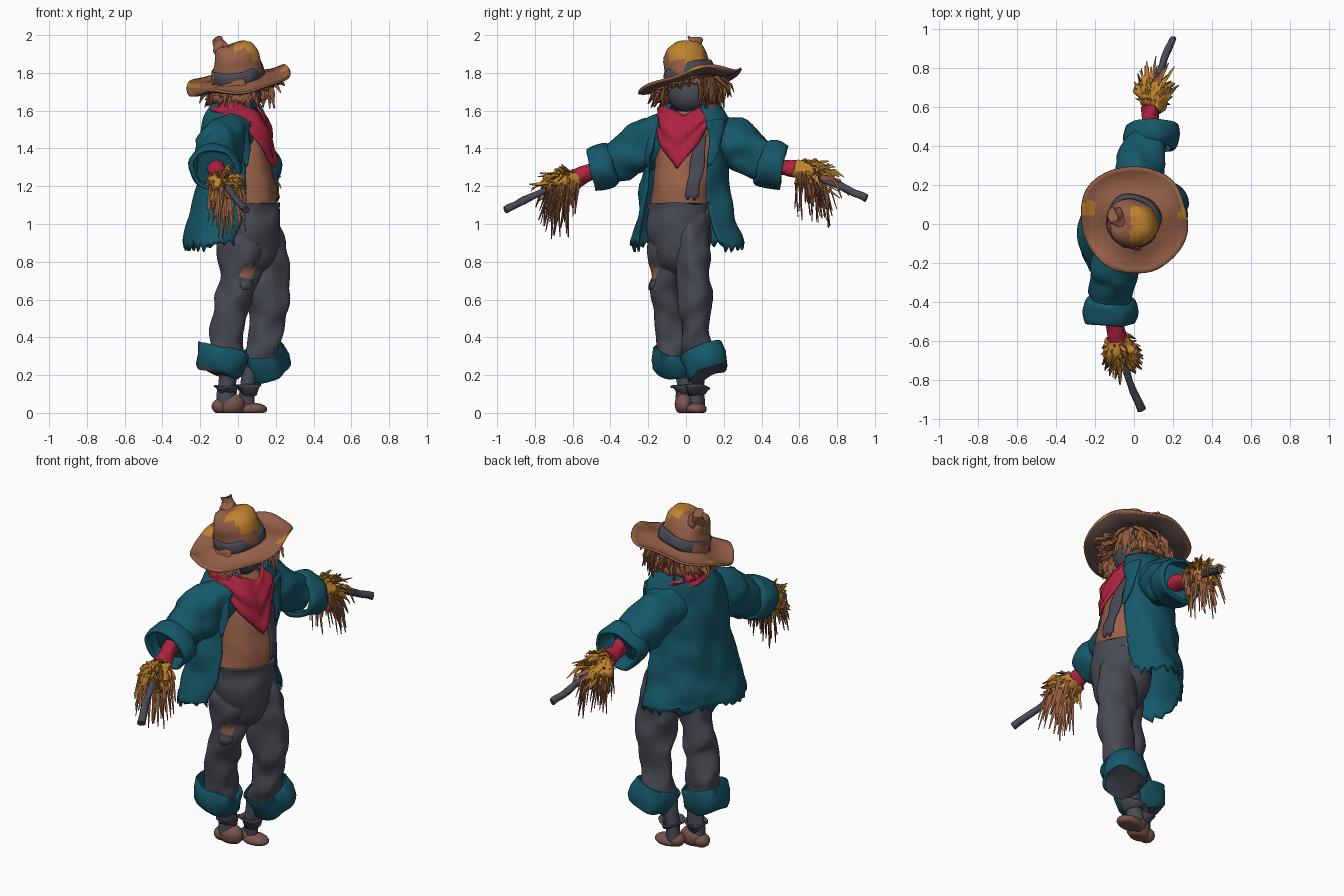
import bpy, bmesh, math, random
from mathutils import Vector, Matrix, noise

if "Cube" in bpy.data.objects:
    bpy.data.objects.remove(bpy.data.objects["Cube"])
random.seed(4)
R = math.radians
V = Vector

def material(name, r, g, b):
    m = bpy.data.materials.new(name)
    m.diffuse_color = tuple((c / 255) ** 2.2 for c in (r, g, b)) + (1,)
    m.use_nodes = True
    m.node_tree.nodes["Principled BSDF"].inputs["Base Color"].default_value = m.diffuse_color
    return m

TEAL = material("teal cloth", 28, 88, 104)
BROWN = material("brown felt", 150, 97, 74)
GREY = material("dark grey cloth", 74, 76, 86)
RED = material("crimson cloth", 172, 40, 66)
GOLD = material("mustard straw", 190, 130, 50)
STRAW = material("brown straw", 142, 91, 64)
SHOE = material("shoe leather", 118, 86, 78)
LINING = material("dark hat lining", 98, 78, 72)

def finish(bm, name, mats, thick=0, rule=None):
    bmesh.ops.recalc_face_normals(bm, faces=bm.faces)
    if rule:
        for f in bm.faces:
            f.material_index = int(rule(f.calc_center_median()))
    me = bpy.data.meshes.new(name)
    bm.to_mesh(me)
    bm.free()
    for m in mats:
        me.materials.append(m)
    ob = bpy.data.objects.new(name, me)
    bpy.context.collection.objects.link(ob)
    bpy.ops.object.select_all(action='DESELECT')
    ob.select_set(True)
    bpy.context.view_layer.objects.active = ob
    bpy.ops.object.shade_smooth_by_angle(angle=R(50))
    if thick:
        s = ob.modifiers.new("thickness", 'SOLIDIFY')
        s.thickness, s.offset = thick, 0

def grid(name, rows, mats, closed=True, caps=True, thick=0, wob=0, freq=9, rule=None):
    """Skin rows of points, with soft cloth wrinkles."""
    bm = bmesh.new()
    vs = [[bm.verts.new(p + noise.noise_vector(p * freq) * wob) for p in map(V, r)] for r in rows]
    n = len(vs[0])
    for a, b in zip(vs, vs[1:]):
        for j in range(n if closed else n - 1):
            k = (j + 1) % n
            bm.faces.new((a[j], a[k], b[k], b[j]))
    if caps and closed:
        bm.faces.new(vs[0])
        bm.faces.new(vs[-1])
    finish(bm, name, mats, thick, rule)

def dense(keys, n):
    """Smooth in-between values through key tuples."""
    out, last = [], len(keys) - 1
    for i in range(n + 1):
        k = min(int(i / n * last), last - 1)
        t = i / n * last - k
        ps = [keys[min(max(k + d, 0), last)] for d in (-1, 0, 1, 2)]
        out.append([0.5 * (2 * b + (c - a) * t + (2 * a - 5 * b + 4 * c - d) * t * t
                           + (3 * b - a - 3 * c + d) * t ** 3) for a, b, c, d in zip(*ps)])
    return out

def around(cx, cy, d, w, a, z):
    """Point on the body ellipse; the body is turned 20 degrees towards -y from +x."""
    u, v = d * math.cos(R(a)), w * math.sin(R(a))
    return V((cx + .94 * u + .34 * v, cy - .34 * u + .94 * v, z))

def shell(name, keys, mats, n=18, cols=40, jag=0, **kw):
    """Loft of keys (z, cx, cy, depth, width, start angle, end angle)."""
    closed = abs(keys[0][6] - keys[0][5]) >= 360
    rows = [[around(cx, cy, d, w, a0 + (a1 - a0) * j / (cols if closed else cols - 1), z)
             for j in range(cols)] for z, cx, cy, d, w, a0, a1 in dense(keys, n)]
    for j, p in enumerate(rows[0]):
        p.z += random.uniform(-jag, jag * .4) * (1 if j % 3 else .2)
    grid(name, rows, mats, closed=closed, **kw)

def tube(name, keys, mats, n=14, cols=24, **kw):
    """Tube of keys (x, y, z, radius in x, other radius)."""
    ks, rows = dense(keys, n), []
    for i, k in enumerate(ks):
        t = (V(ks[min(i + 1, n)][:3]) - V(ks[max(i - 1, 0)][:3])).normalized()
        e1 = (V((1, 0, 0)) - t * t.x).normalized() * k[3]
        e2 = t.cross(e1).normalized() * k[4]
        rows.append([V(k[:3]) + e1 * math.cos(a) + e2 * math.sin(a) for a in (math.tau * j / cols for j in range(cols))])
    grid(name, rows, mats, **kw)

def lathe(name, profile, mtx, mats, cols=40, wave=lambda r, a: 0, **kw):
    grid(name, [[mtx @ V((r * math.cos(a), r * math.sin(a), h + wave(r, a)))
                 for a in (math.tau * j / cols for j in range(cols))] for r, h in profile], mats, **kw)

def blob(name, loc, scale, mat):
    bm = bmesh.new()
    bmesh.ops.create_uvsphere(bm, u_segments=20, v_segments=12, radius=1,
                              matrix=Matrix.Translation(loc) @ Matrix.Diagonal((*scale, 1)))
    for v in bm.verts:
        v.co.z = max(v.co.z, 0)
    finish(bm, name, [mat])

def strand(bm, p, mid, end, r, idx):
    """One bent, tapering three-sided straw."""
    e1 = (end - p).normalized().orthogonal().normalized()
    e2 = (end - p).normalized().cross(e1)
    rings = [[bm.verts.new(c + (e1 * math.cos(k * 2.094) + e2 * math.sin(k * 2.094)) * s) for k in range(3)]
             for c, s in ((p, r), (mid, r * .9), (end, r * .25))]
    for a, b in zip(rings, rings[1:]):
        for k in range(3):
            bm.faces.new((a[k], a[(k + 1) % 3], b[(k + 1) % 3], b[k])).material_index = idx
    bm.faces.new(rings[2]).material_index = idx

# Hat: brim, lining, crown, band and ragged tip, tilted together
HAT = Matrix.Translation((0, .02, 1.755)) @ Matrix.Rotation(R(12), 4, 'X') @ Matrix.Rotation(R(-9), 4, 'Y')
brim_wave = lambda r, a: (r / .28) ** 3 * (.012 * math.sin(3 * a + 1) + .01 * math.sin(5 * a))
brim = [(.10, .014), (.13, .01), (.155, .002), (.18, -.005), (.21, -.01), (.235, -.008), (.26, -.004), (.28, .004)]
lathe("hat_brim", brim, HAT, [BROWN, GOLD], cols=80, wave=brim_wave, caps=False, thick=.012, wob=.014, freq=5,
      rule=lambda c: (c.xy - V((-.23, .08))).length < .04 or (c.xy - V((.255, .05))).length < .032)
lathe("hat_lining", [(r * .98, h - .009) for r, h in brim], HAT, [LINING], cols=64, wave=brim_wave, caps=False,
      wob=.014, freq=5)
lathe("hat_crown", [(.128, 0), (.126, .04), (.12, .08), (.116, .11), (.114, .14), (.108, .165), (.09, .188),
                    (.06, .197), (.02, .192)], HAT, [BROWN, GOLD], wob=.03, freq=7,
      rule=lambda c: c.x > -.02 and c.z > 1.86 and -.09 < c.y < .085)
lathe("hat_band", [(.132, .006), (.135, .03), (.131, .055), (.126, .078)], HAT, [GREY], caps=False, thick=.012, wob=.016)
tube("hat_tip", [(-.055, .02, 1.86, .065, .065), (-.08, .03, 1.915, .045, .05), (-.1, .04, 1.95, .03, .036),
                 (-.112, .045, 1.98, .034, .036)], [BROWN], wob=.02, freq=25)

# Head, neck and straw hair
blob("head", (.01, .02, 1.69), (.115, .115, .11), GREY)
tube("neck", [(0, .02, 1.5, .07, .07), (0, .02, 1.66, .07, .07)], [GREY], n=2)
shell("hair_mass", [(1.66, .01, .02, .165, .165, 60, 300), (1.71, .01, .02, .145, .145, 60, 300),
                    (1.765, .01, .02, .12, .12, 60, 300)], [STRAW], n=6, jag=.03, thick=.02, wob=.02, freq=16)
bm = bmesh.new()
for i in range(190):
    a = random.uniform(42, 318) if i % 7 else random.uniform(-42, 42)
    r0 = random.uniform(.11, .17)
    r1 = r0 + random.uniform(.01, .07)
    p = around(.02, .02, r0, r0, a, 0)
    p.z = 1.73 + .17 * p.x + .2 * p.y
    end = around(.02, .02, r1, r1, a + random.uniform(-18, 18), random.uniform(1.61, 1.70))
    if i % 7 == 0:
        end.z = p.z - random.uniform(.01, .035)
    strand(bm, p, p.lerp(end, .5) + V((p.x, p.y, 0)) * .1, end, random.uniform(.009, .016), int(i % 14 == 1))
finish(bm, "straw_hair", [STRAW, GOLD])

# Shirt and brace
shirt = [(1.04, .05, -.02, .15, .165), (1.15, .05, -.02, .152, .165), (1.3, .035, 0, .148, .17),
         (1.48, .015, .02, .125, .16), (1.6, 0, .02, .07, .08)]
shell("shirt", [k + (0, 360) for k in shirt], [BROWN], wob=.018, freq=10)
shell("brace", [(z, x, y, d + .01, w + .01, 25, 48) for z, x, y, d, w in shirt[1:4]], [GREY], cols=8, jag=.04,
      thick=.009, wob=.018, freq=10)

# Jacket with torn hem, open at the front, and lapels
coat = [(.9, -.055, 0, .205, .305, 52), (1.0, -.05, 0, .2, .275, 48), (1.1, -.04, 0, .19, .25, 45),
        (1.3, -.02, 0, .178, .225, 45), (1.45, -.02, .02, .168, .22, 42), (1.55, -.01, .03, .148, .19, 40),
        (1.63, 0, .03, .125, .13, 36)]
shell("jacket", [k + (360 - k[5],) for k in coat], [TEAL], n=26, cols=60, jag=.05, thick=.014, wob=.026, freq=7)
for side, s in (("left", 1), ("right", -1)):
    shell(side + "_lapel", [(z, x, y, d + .014, w + .014, s * (a - 2), s * (a + b)) for (z, x, y, d, w, a), b in
                            zip(coat[3:6], (2, 22, 30))], [TEAL], n=10, cols=10, thick=.012, wob=.024, freq=7)

# Neckerchief: ring with a pointed front
rows = []
for i in range(13):
    f, row = i / 12, []
    for j in range(48):
        off = min(7.5 * j, 360 - 7.5 * j)
        top = 1.575 + .07 * min(1, off / 70)
        low = 1.30 + .225 * min(1, off / 58) + .055 * max(0, off - 75) / 105
        r = .118 + .05 * math.sin(min(1, f * 2.2) * math.pi / 2) + .035 * f * max(0, 1 - off / 58)
        r += .006 * math.sin(f * 15 + j * .45) - .02 * max(0, off - 90) / 90
        row.append(around(0, .02, r, r, 7.5 * j, top + (low - top) * f))
    rows.append(row)
grid("neckerchief", rows, [RED], caps=False, thick=.012, wob=.016)

# Arms: sleeve, turned cuff, wrist, stick and straw hand
arms = {
    "right": (-1, [(-.03, -.08, 1.47, .12, .12), (-.08, -.19, 1.43, .125, .132), (-.11, -.3, 1.365, .115, .12),
                   (-.12, -.45, 1.30, .1, .098)], (-.085, -.59, 1.24), (.04, -.955, 1.075)),
    "left": (1, [(0, .12, 1.47, .115, .12), (.02, .24, 1.435, .125, .13), (.045, .36, 1.365, .12, .118),
                 (.09, .46, 1.31, .1, .098)], (.085, .6, 1.285), (.2, .955, 1.135))}
for side, (s, keys, wrist, tip) in arms.items():
    tube(side + "_sleeve", keys, [TEAL], n=18, cols=28, wob=.026, freq=10)
    e, w, t = V(keys[-1][:3]), V(wrist), V(tip)
    ax = V((0, s, -.25)).normalized()
    cuff = [(*(e + ax * o), r * 1.04, r * .95) for o, r in ((-.065, .1), (-.05, .118), (0, .124), (.055, .116))]
    tube(side + "_cuff", cuff, [TEAL], n=9, cols=28, caps=False, thick=.016, wob=.022)
    tube(side + "_wrist", [(*(e - ax * .03), .045, .045), (*e.lerp(w, .5), .043, .043), (*w, .05, .05)], [RED],
         n=8, wob=.01, freq=18)
    tube(side + "_stick", [(*w, .02, .02), (*(w.lerp(t, .6) + V((-.012, 0, .008))), .019, .019), (*t, .02, .02)],
         [GREY], n=8, cols=10, wob=.008, freq=20)
    hand = w.lerp(t, .2) + V((-.01, 0, 0))
    tube(side + "_hand", [(*w.lerp(t, -.01), .055, .05), (*w.lerp(hand, .5), .076, .066),
                          (*hand, .09, .07), (*w.lerp(t, .33), .065, .045)], [GOLD], wob=.03, freq=18)
    bm = bmesh.new()
    d = (t - w).normalized()
    for i in range(120):
        out = V([random.gauss(0, 1) for _ in range(3)])
        out = (out - d * out.dot(d) * .5).normalized()
        p = w.lerp(hand, random.uniform(.2, 1.3)) + out * random.uniform(.03, .055)
        mid = p + d * random.uniform(.01, .06) + out * random.uniform(.02, .045)
        drop = random.uniform(.06, .18) if i % 3 else random.uniform(-.02, .04)
        drop *= .3 if out.z > .3 else 1
        end = mid + d * random.uniform(0, .05) + out * .025 + V((0, 0, -drop))
        strand(bm, p, mid, end, random.uniform(.008, .015), int(drop > .07 or i % 6 == 0))
    finish(bm, side + "_hand_straw", [GOLD, STRAW])

# Trousers: hips and two legs, the left knee forward, with a torn knee patch
hips = [(.73, .07, -.03, .05, .08), (.8, .07, -.03, .115, .13), (.9, .065, -.03, .155, .16), (1.0, .06, -.035, .163, .17),
        (1.07, .055, -.03, .16, .17), (1.11, .055, -.03, .163, .174)]
shell("trouser_hips", [k + (0, 360) for k in hips], [GREY], wob=.014, freq=8)
tube("right_trouser_leg", [(.05, -.085, 1.03, .115, .09), (.025, -.095, .9, .13, .1), (.005, -.095, .74, .108, .092),
                           (-.03, -.09, .56, .09, .085), (-.055, -.075, .4, .09, .08), (-.065, -.065, .25, .085, .08)],
     [GREY, BROWN], n=40, cols=40, wob=.026, rule=lambda c: c.y < -.1 and (c - V((.05, -.165, .745))).length < .042)
tube("left_trouser_leg", [(.095, .03, 1.03, .11, .09), (.13, .03, .9, .118, .095), (.155, .045, .74, .116, .092),
                          (.17, .05, .56, .105, .088), (.145, .06, .4, .09, .08), (.12, .065, .25, .08, .08)],
     [GREY], n=36, cols=36, wob=.024)
grid("torn_knee_flap", [[(.01, -.18, .71), (.075, -.155, .71)], [(.012, -.195, .675), (.08, -.172, .675)],
                        [(.03, -.195, .65), (.07, -.18, .66)]], [GREY], closed=False, thick=.009)

# Turned-up trouser cuffs: open bowls tilted outwards, grey underneath
bowl = [(.5, -.07), (.84, -.072), (.98, -.05), (1.02, 0), (1.03, .06), (.98, .066), (.95, .04), (.93, -.02),
        (.75, -.045), (.4, -.05)]
for side, loc, rx, ry, tx, ty in (("right", (-.09, -.06, .28), .137, .112, -3, 15),
                                  ("left", (.15, .095, .275), .12, .118, 22, -14)):
    m = (Matrix.Translation(loc) @ Matrix.Rotation(R(tx), 4, 'X') @ Matrix.Rotation(R(ty), 4, 'Y')
         @ Matrix.Diagonal((rx, ry, 1, 1)))
    lathe(side + "_trouser_cuff", bowl, m, [TEAL, GREY], wob=.022, rule=lambda c: (m.inverted() @ c).xy.length < .83)

# Shins, ragged boot tops and shoes
for side, top, (x, y, z), size in (("right", (-.055, -.045, .3), (-.06, -.01, .06), (.075, .05, .06)),
                                   ("left", (.09, .06, .3), (.055, .055, .035), (.08, .055, .034))):
    tube(side + "_shin", [top + (.05, .05), (x, y, .16, .045, .042), (x - .01, y, .04, .046, .042)], [GREY], n=8, wob=.014)
    lathe(side + "_boot_top", [(.042, .10), (.054, .13), (.068, .142)], Matrix.Translation((x, y, 0)), [GREY], cols=20,
          caps=False, thick=.008, wob=.018, freq=16)
    blob(side + "_shoe_toe", (x + .02, y, z - .015), size, SHOE)
    blob(side + "_shoe_heel", (x - .035, y, .035), (.045, .045, .04), SHOE)
